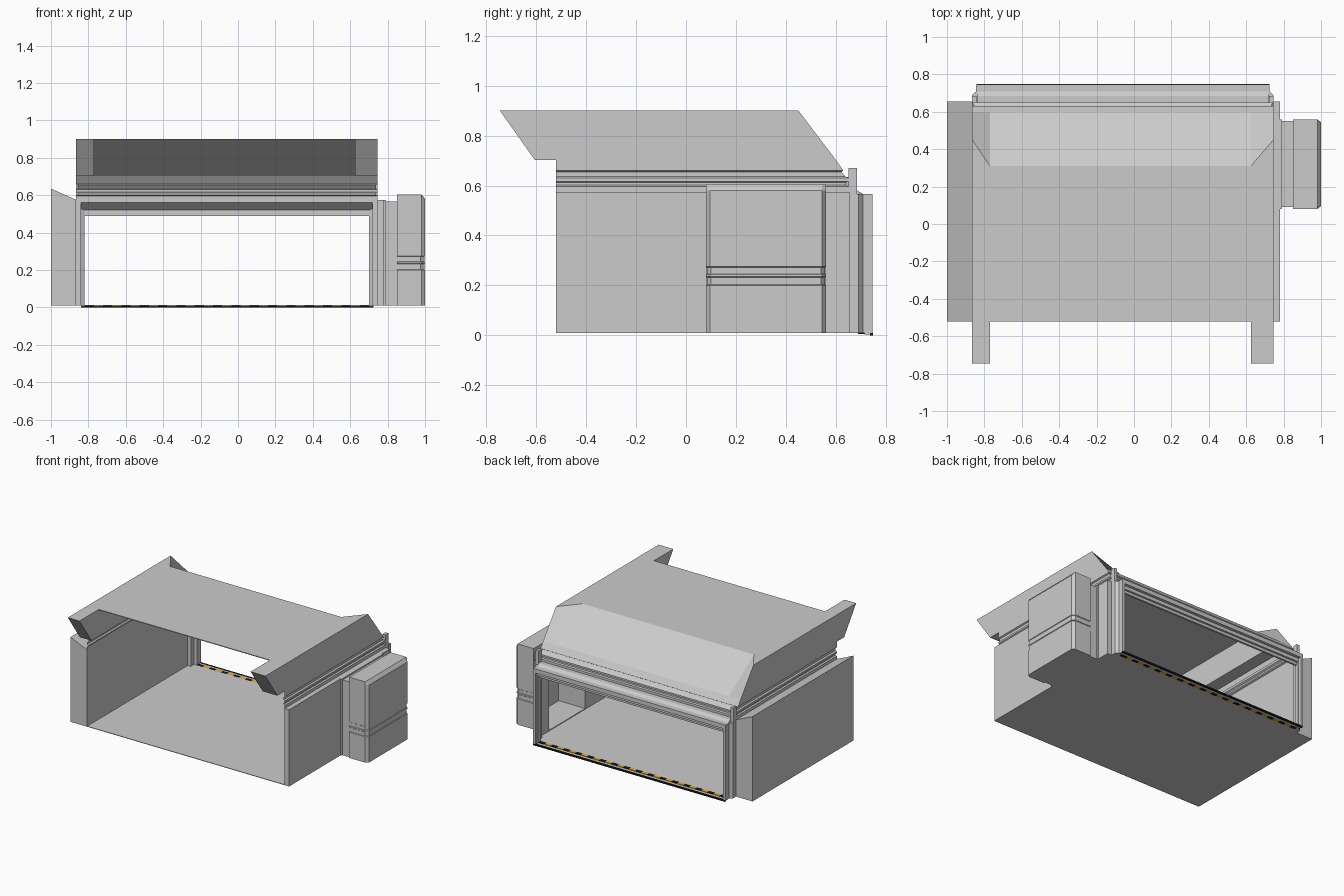
import bpy, bmesh

if "Cube" in bpy.data.objects:
    bpy.data.objects.remove(bpy.data.objects["Cube"])

XL, XR = -0.865, 0.745            # inner faces of the side walls
MID = (XL + XR) / 2


def finish(name, bm, color=None):
    bmesh.ops.recalc_face_normals(bm, faces=bm.faces)
    me = bpy.data.meshes.new(name)
    bm.to_mesh(me)
    bm.free()
    ob = bpy.data.objects.new(name, me)
    bpy.context.collection.objects.link(ob)
    if color:
        ob.data.materials.append(color)
    return ob


def loft(name, rings, closed=True, caps=True, color=None):
    """Skin matching point rings; closed rings may be capped."""
    bm = bmesh.new()
    rows = [[bm.verts.new(p) for p in r] for r in rings]
    n = len(rows[0])
    for a, b in zip(rows, rows[1:]):
        for i in range(n if closed else n - 1):
            j = (i + 1) % n
            bm.faces.new((a[i], a[j], b[j], b[i]))
    if closed and caps:
        bm.faces.new(rows[0])
        bm.faces.new(rows[-1])
    return finish(name, bm, color)


def box(name, x, y, z, color=None):
    plan = [(x[0], y[0]), (x[1], y[0]), (x[1], y[1]), (x[0], y[1])]
    return loft(name, [[(*p, h) for p in plan] for h in z], color=color)


def column(name, plan, z0, z1):
    return loft(name, [[(*p, h) for p in plan] for h in (z0, z1)])


def flip(plan):
    return [(2 * MID - x, y) for x, y in plan]


def material(name, rgb):
    m = bpy.data.materials.new(name)
    m.diffuse_color = (*rgb, 1)
    m.use_nodes = True
    m.node_tree.nodes["Principled BSDF"].inputs["Base Color"].default_value = m.diffuse_color
    return m


black = material("black", (0.01, 0.01, 0.01))
orange = material("orange", (0.85, 0.42, 0.02))
pale = material("pale_grey", (0.75, 0.75, 0.75))

# Floor and side walls
box("floor", (-1, 0.78), (-0.52, 0.655), (0.01, 0.014))
wall_profile = [(-1, 0.01), (XL, 0.01), (XL, 0.575), (-1, 0.635)]
loft("left_wall", [[(x, y, z) for x, z in wall_profile] for y in (-0.52, 0.655)])
right_wall = box("right_wall", (XR, 0.78), (-0.52, 0.655), (0.01, 0.575))

# Roof: flat plate, slanted side beams and rear slope
in_l, in_r = -0.77, 0.625
box("roof_plate", (in_l, in_r), (-0.52, 0.31), (0.894, 0.9))
for name, outer, inner in (("left_roof_beam", XL, in_l), ("right_roof_beam", XR, in_r)):
    loft(name, [[(x, -0.745, 0.9), (x, back, 0.9), (x, 0.6, 0.702), (x, -0.605, 0.702)]
                for x, back in ((outer, 0.45), (inner, 0.31))])
loft("rear_roof_slope", [[(in_l, 0.31, 0.9), (in_r, 0.31, 0.9)],
                         [(in_l, 0.6, 0.702), (in_r, 0.6, 0.702)]], closed=False)

# Grooved band under the roof, running round both sides and the back
levels = [(0.702, 0, 0.6), (0.66, 0, 0.63), (0.655, 0.01, 0.622), (0.637, 0.01, 0.637),
          (0.63, 0, 0.65), (0.617, 0, 0.65), (0.612, 0.01, 0.64), (0.602, 0.01, 0.64),
          (0.597, 0, 0.65), (0.565, 0, 0.65)]
loft("grooved_band", [[(XL + i, -0.52, z), (XL + i, yb, z), (XR - i, yb, z), (XR - i, -0.52, z)]
                      for z, i, yb in levels], closed=False)

# Door frame: stepped jambs, corner posts and header
jamb = [(0.745, 0.65), (0.745, 0.69), (0.725, 0.708), (0.725, 0.747), (0.705, 0.747),
        (0.705, 0.725), (0.70, 0.725), (0.70, 0.695), (0.72, 0.685), (0.72, 0.65)]
post = [(0.745, 0.65), (0.745, 0.685), (0.722, 0.685), (0.722, 0.65)]
for side, f in (("right", lambda p: p), ("left", flip)):
    column(side + "_door_jamb", f(jamb), 0.01, 0.566)
    column(side + "_corner_post", f(post), 0.56, 0.67)
header = [(0.65, 0.58), (0.685, 0.58), (0.708, 0.566), (0.747, 0.566), (0.747, 0.535),
          (0.725, 0.535), (0.725, 0.51), (0.71, 0.51), (0.71, 0.49), (0.695, 0.49),
          (0.695, 0.52), (0.65, 0.56)]
loft("door_header", [[(x, y, z) for y, z in header] for x in (-0.84, 0.72)])

# Threshold: black edge, pale strip, hazard stripes
box("threshold_edge", (-0.84, 0.725), (0.737, 0.748), (0, 0.012), black)
box("threshold_strip", (-0.84, 0.725), (0.715, 0.737), (0.004, 0.01), pale)
box("threshold_sill", (-0.865, 0.745), (0.65, 0.69), (0.01, 0.014))
count = 31
step = (0.70 + 0.82) / count
for k in range(count):
    x = -0.82 + k * step
    box("hazard_stripe", (x, x + step), (0.688, 0.715), (0.005, 0.014),
        orange if k % 2 else black)

# Side cabinet with bevelled outer edges and two shallow grooves
connector = box("cabinet_connector", (0.78, 0.85), (0.09, 0.55), (0.01, 0.565))
box("connector_trim", (0.78, 0.79), (0.08, 0.56), (0.01, 0.575))


def cabinet_ring(z, g=0.0, c=0.0):
    x, y0, y1 = 1 - g - c, 0.08 + g, 0.56 - g
    return [(0.85, y0, z), (0.98 - g, y0, z), (x, y0 + 0.016, z),
            (x, y1 - 0.016, z), (0.98 - g, y1, z), (0.85, y1, z)]


cab_levels = [(0.01, 0), (0.2, 0), (0.203, 0.004), (0.232, 0.004), (0.235, 0),
              (0.243, 0), (0.246, 0.004), (0.272, 0.004), (0.275, 0), (0.58, 0)]
cabinet = loft("side_cabinet", [cabinet_ring(*l) for l in cab_levels]
               + [cabinet_ring(0.605, 0, 0.02)])

# Alcove opening from the room into the cabinet
cutter = box("alcove_cutter", (0.7, 0.96), (0.11, 0.53), (0.02, 0.54))
cutter.hide_render = True
cutter.hide_viewport = True
cutter.display_type = 'WIRE'
trim = bpy.data.objects["connector_trim"]
for ob in (right_wall, connector, trim, cabinet):
    m = ob.modifiers.new("alcove", 'BOOLEAN')
    m.operation = 'DIFFERENCE'
    m.solver = 'EXACT'
    m.object = cutter
